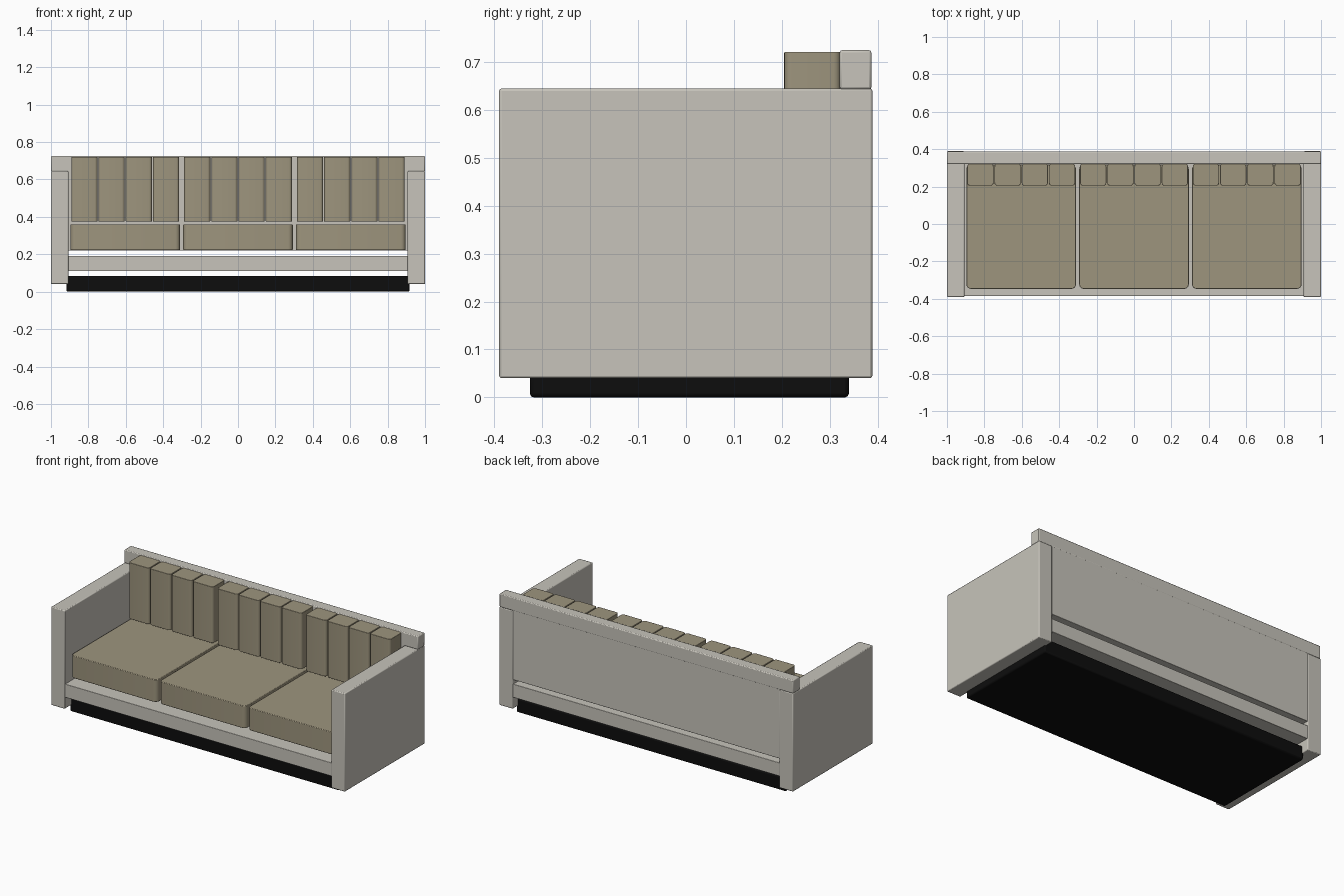
import bpy, bmesh, math
from mathutils import Vector

cube = bpy.data.objects.get("Cube")
if cube:
    bpy.data.objects.remove(cube, do_unlink=True)


def material(name, colour):
    m = bpy.data.materials.new(name)
    m.use_nodes = True
    m.diffuse_color = (*colour, 1)
    m.node_tree.nodes["Principled BSDF"].inputs["Base Color"].default_value = (*colour, 1)
    return m


frame_grey = material("warm_light_grey", (0.57, 0.55, 0.495))
fabric = material("taupe_fabric", (0.34, 0.30, 0.207))
black = material("black", (0.004, 0.004, 0.004))


def box(name, mat, x, y, z, soft=0.004, corner=0.0):
    """Box between coordinate pairs; corner rounds the upright edges, soft eases all edges."""
    bm = bmesh.new()
    bmesh.ops.create_cube(bm, size=1)
    low, high = (Vector(p) for p in zip(x, y, z))
    for v in bm.verts:
        v.co = Vector(h if c > 0 else l for c, l, h in zip(v.co, low, high))
    if corner:
        upright = [e for e in bm.edges
                   if abs(e.verts[0].co.z - e.verts[1].co.z) > 0.01]
        bmesh.ops.bevel(bm, geom=upright, offset=corner, segments=4,
                        profile=0.5, affect='EDGES')
    mesh = bpy.data.meshes.new(name)
    bm.to_mesh(mesh)
    bm.free()
    mesh.materials.append(mat)
    obj = bpy.data.objects.new(name, mesh)
    bpy.context.collection.objects.link(obj)
    bevel = obj.modifiers.new("eased_edges", 'BEVEL')
    bevel.width = soft
    bevel.segments = 2
    bevel.limit_method = 'ANGLE'
    bevel.angle_limit = math.radians(50)
    bpy.ops.object.select_all(action='DESELECT')
    obj.select_set(True)
    bpy.context.view_layer.objects.active = obj
    bpy.ops.object.shade_smooth_by_angle(angle=math.radians(35))
    return obj


# Recessed plinth, and the seat deck floating above it
box("plinth", black, (-0.917, 0.917), (-0.326, 0.34), (0, 0.085), 0.008)
box("seat_deck", frame_grey, (-0.91, 0.91), (-0.385, 0.385), (0.11, 0.192), 0.002)

# Slab arms
for side, s in (("left", 1), ("right", -1)):
    box(side + "_arm", frame_grey, sorted((0.907 * s, s)), (-0.39, 0.389), (0.04, 0.645), 0.005)

# Back panel between the arms, with a full-width rail over them
box("back_panel", frame_grey, (-0.91, 0.91), (0.321, 0.386), (0.219, 0.70), 0.002)
box("back_top_rail", frame_grey, (-1, 1), (0.321, 0.387), (0.643, 0.725), 0.005)

# Three seat cushions, each with four upright back bolsters
for i, place in enumerate(("right", "middle", "left")):
    cx = (i - 1) * 0.603
    box(place + "_seat_cushion", fabric, (cx - 0.293, cx + 0.293),
        (-0.347, 0.318), (0.222, 0.36), 0.003, 0.025)
    for j in range(4):
        bx = cx + (j - 1.5) * 0.1455
        box(f"{place}_back_bolster_{j + 1}", fabric, (bx - 0.07, bx + 0.07),
            (0.205, 0.323), (0.375, 0.721), 0.002, 0.015)
